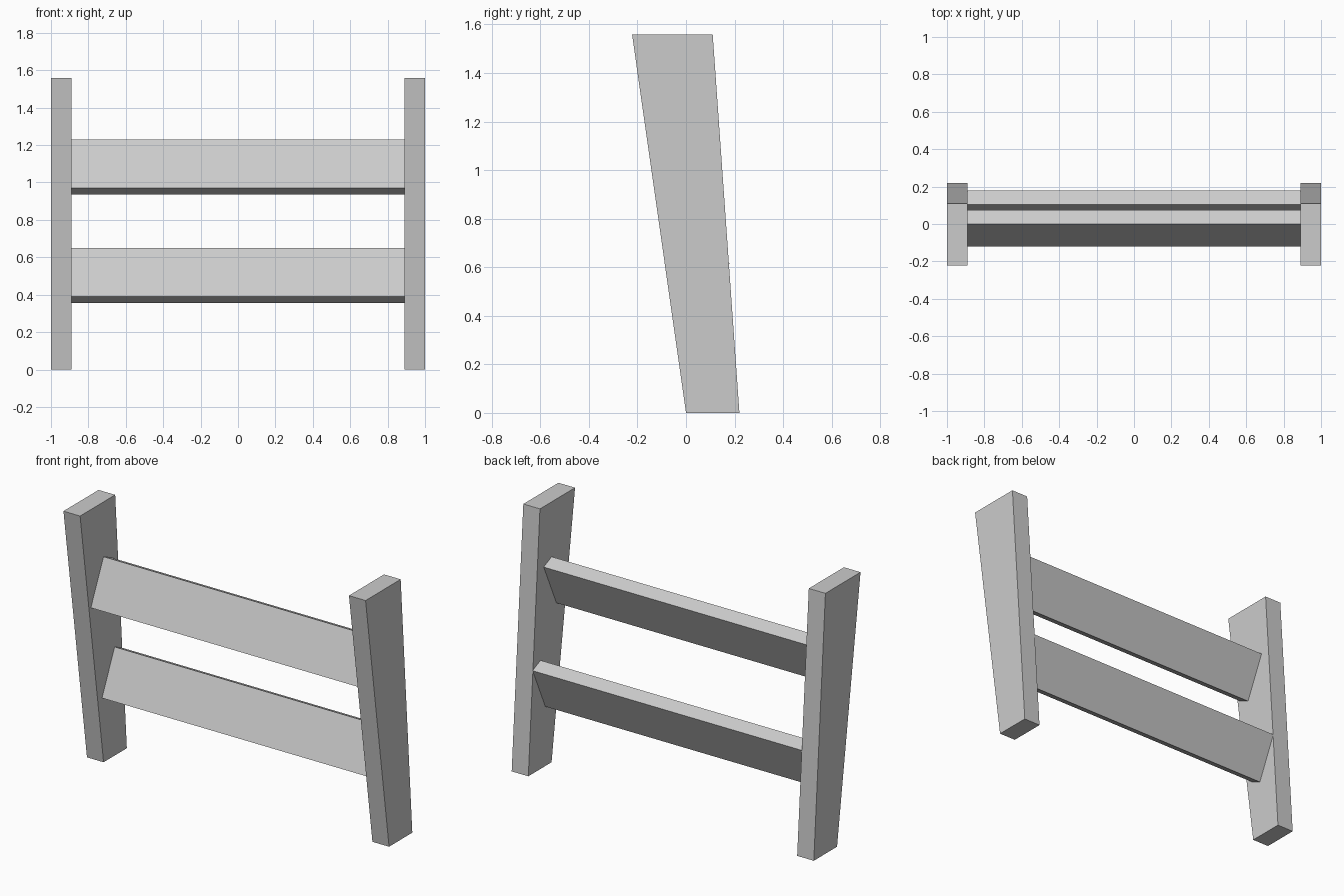
import bpy, bmesh

if "Cube" in bpy.data.objects:
    bpy.data.objects.remove(bpy.data.objects["Cube"])


def extrude_x(name, profile, x0, x1):
    """Closed prism: a (y, z) profile swept from x0 to x1."""
    bm = bmesh.new()
    face = bm.faces.new([bm.verts.new((x0, y, z)) for y, z in profile])
    ext = bmesh.ops.extrude_face_region(bm, geom=[face], use_keep_orig=True)
    moved = [g for g in ext["geom"] if isinstance(g, bmesh.types.BMVert)]
    bmesh.ops.translate(bm, verts=moved, vec=(x1 - x0, 0, 0))
    bmesh.ops.recalc_face_normals(bm, faces=bm.faces)
    mesh = bpy.data.meshes.new(name)
    bm.to_mesh(mesh)
    bm.free()
    obj = bpy.data.objects.new(name, mesh)
    bpy.context.collection.objects.link(obj)
    return obj


# Leaning posts, wider at the top
post = [(0.0, 0.0), (0.22, 0.0), (0.11, 1.558), (-0.222, 1.558)]
extrude_x("left_post", post, -1.0, -0.89)
extrude_x("right_post", post, 0.89, 1.0)

# Tilted slats: placed by the upper front edge
slat = [(0.0, 0.0), (0.074, -0.034), (-0.046, -0.294), (-0.12, -0.26)]
for name, y, z in (("lower_slat", 0.105, 0.65), ("upper_slat", 0.0, 1.23)):
    extrude_x(name, [(y + dy, z + dz) for dy, dz in slat], -0.89, 0.89)
